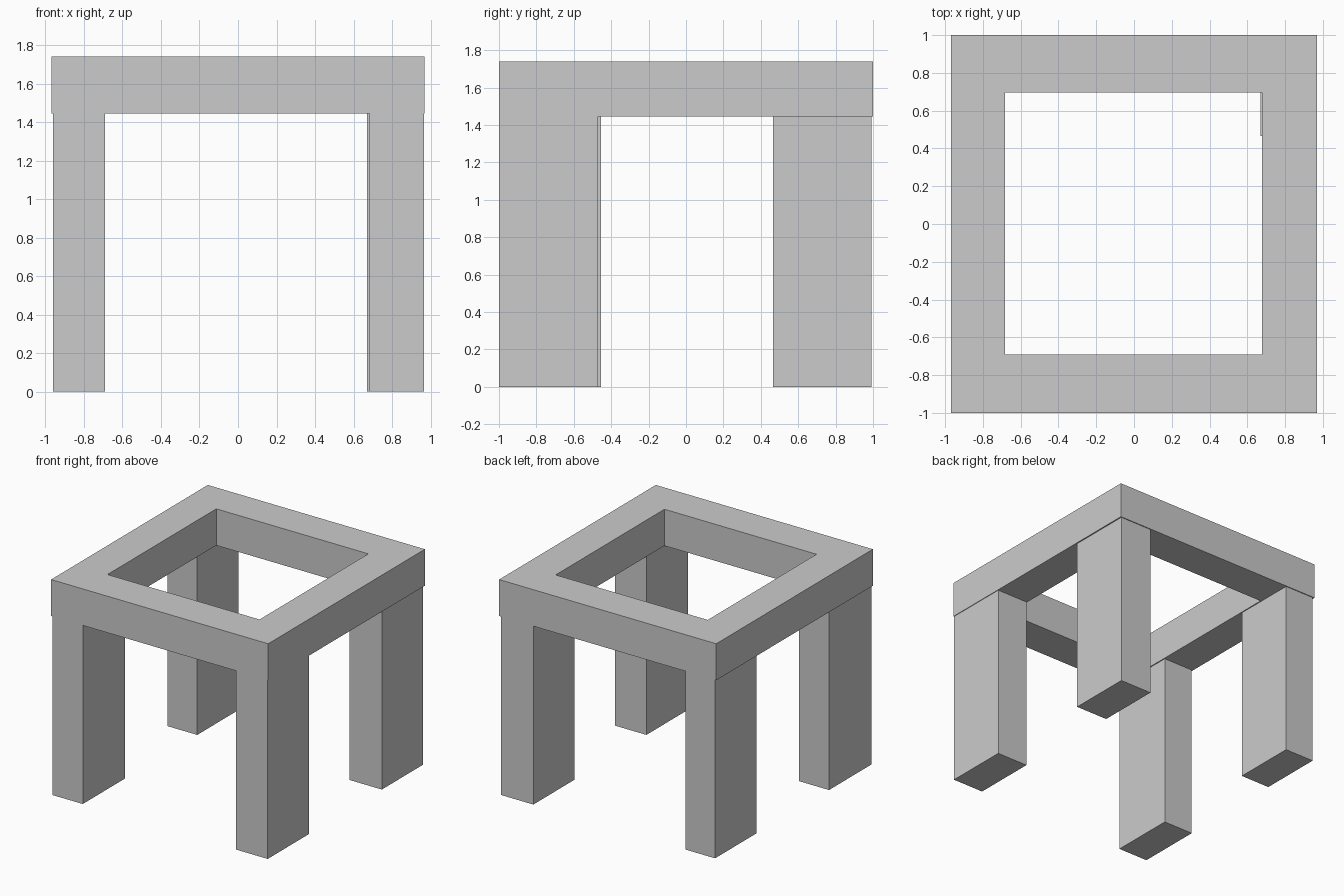
import bpy
import bmesh

if "Cube" in bpy.data.objects:
    bpy.data.objects.remove(bpy.data.objects["Cube"])

FRAME_BOTTOM, FRAME_TOP = 1.445, 1.74


def finish(name, bm):
    bmesh.ops.recalc_face_normals(bm, faces=bm.faces)
    mesh = bpy.data.meshes.new(name)
    bm.to_mesh(mesh)
    bm.free()
    obj = bpy.data.objects.new(name, mesh)
    bpy.context.collection.objects.link(obj)
    return obj


def rect(bm, x0, x1, y0, y1, z):
    return [bm.verts.new((x, y, z)) for x, y in ((x0, y0), (x1, y0), (x1, y1), (x0, y1))]


def extrude_up(bm, faces, height):
    result = bmesh.ops.extrude_face_region(bm, geom=faces)
    top = [v for v in result["geom"] if isinstance(v, bmesh.types.BMVert)]
    bmesh.ops.translate(bm, verts=top, vec=(0, 0, height))


# Open square top frame: a flat ring extruded upwards
bm = bmesh.new()
outer = rect(bm, -0.97, 0.97, -1.0, 1.0, FRAME_BOTTOM)
inner = rect(bm, -0.682, 0.677, -0.692, 0.697, FRAME_BOTTOM)
ring = [bm.faces.new((outer[i], outer[(i + 1) % 4], inner[(i + 1) % 4], inner[i]))
        for i in range(4)]
extrude_up(bm, ring, FRAME_TOP - FRAME_BOTTOM)
finish("top_frame", bm)

# Four rectangular legs, each placed slightly unevenly under a corner
legs = {
    "front_left_leg": (-0.96, -0.69, -0.996, -0.455),
    "front_right_leg": (0.683, 0.965, -0.999, -0.47),
    "back_left_leg": (-0.955, -0.69, 0.465, 0.993),
    "back_right_leg": (0.669, 0.96, 0.465, 0.993),
}
for name, bounds in legs.items():
    bm = bmesh.new()
    base = bm.faces.new(rect(bm, *bounds, 0))
    extrude_up(bm, [base], FRAME_BOTTOM)
    # keep the underside closed
    if not any(all(v.co.z < 1e-6 for v in f.verts) for f in bm.faces):
        bm.faces.new([v for v in bm.verts if v.co.z < 1e-6])
    finish(name, bm)

# Close the underside of the frame where the extrusion moved the ring up
frame = bpy.data.objects["top_frame"]
bm = bmesh.new()
bm.from_mesh(frame.data)
if not any(all(v.co.z < FRAME_BOTTOM + 1e-4 for v in f.verts) for f in bm.faces):
    low = [e for e in bm.edges if all(v.co.z < FRAME_BOTTOM + 1e-4 for v in e.verts)]
    bmesh.ops.bridge_loops(bm, edges=[e for e in low if e.is_boundary])
bmesh.ops.recalc_face_normals(bm, faces=bm.faces)
bm.to_mesh(frame.data)
bm.free()
